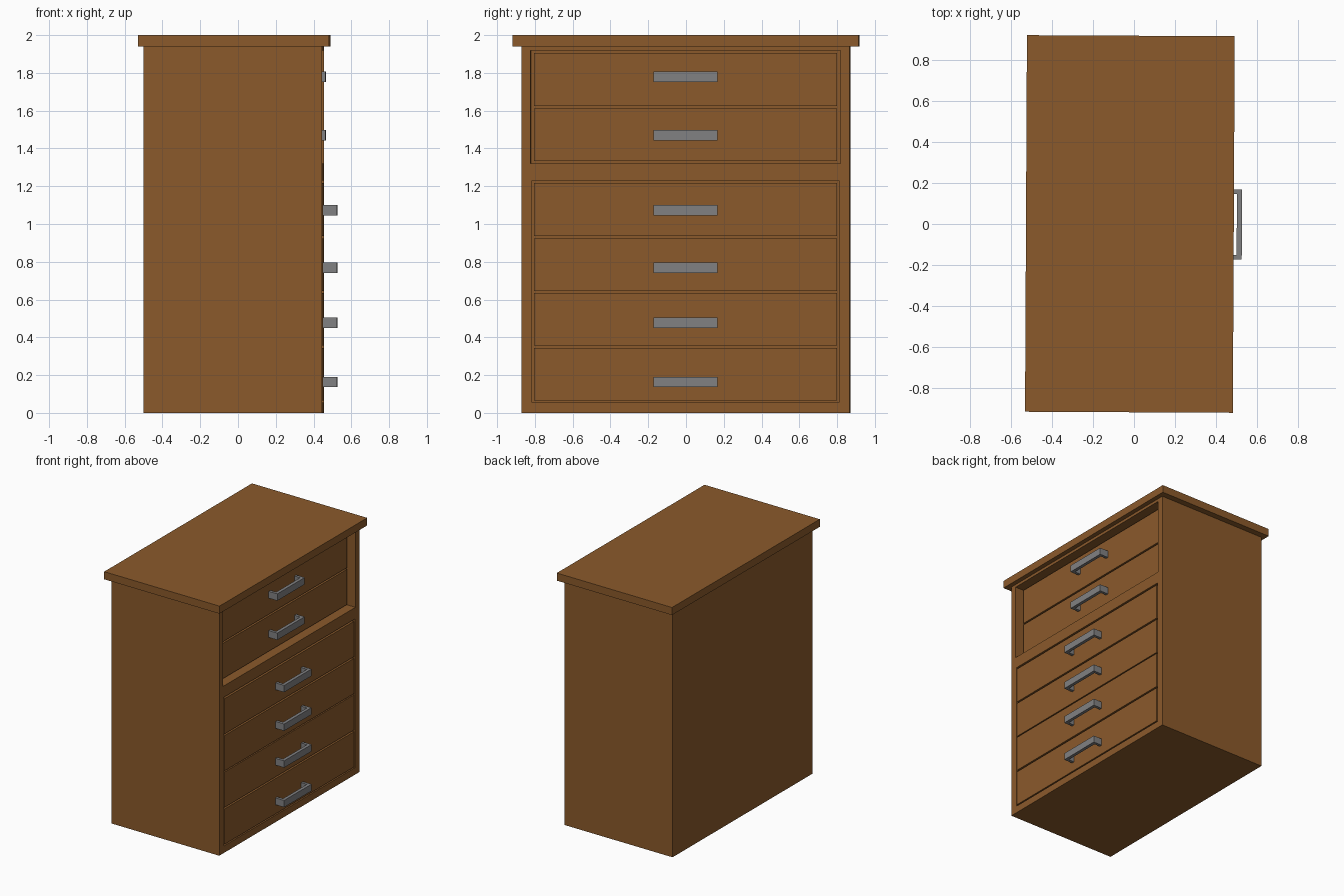
import bpy, bmesh
from mathutils import Matrix

if "Cube" in bpy.data.objects:
    bpy.data.objects.remove(bpy.data.objects["Cube"])

TURN = Matrix.Rotation(-0.005, 4, 'Z')  # the whole cabinet sits very slightly turned


def material(name, rgb):
    m = bpy.data.materials.new(name)
    m.diffuse_color = (*rgb, 1)
    m.use_nodes = True
    m.node_tree.nodes["Principled BSDF"].inputs["Base Color"].default_value = m.diffuse_color
    return m


wood = material("brown_wood", (0.258, 0.102, 0.024))
metal = material("grey_metal", (0.22, 0.22, 0.225))


def boxes(name, mat, parts):
    """One object made of boxes given as (x0, x1, y0, y1, z0, z1)."""
    bm = bmesh.new()
    for x0, x1, y0, y1, z0, z1 in parts:
        verts = bmesh.ops.create_cube(bm, size=1)["verts"]
        bmesh.ops.scale(bm, vec=(x1 - x0, y1 - y0, z1 - z0), verts=verts)
        bmesh.ops.translate(bm, vec=((x0 + x1) / 2, (y0 + y1) / 2, (z0 + z1) / 2), verts=verts)
    bm.transform(TURN)
    me = bpy.data.meshes.new(name)
    bm.to_mesh(me)
    bm.free()
    me.materials.append(mat)
    ob = bpy.data.objects.new(name, me)
    bpy.context.collection.objects.link(ob)
    return ob


FRONT, RECESS = 0.45, 0.39   # lower drawers are flush, upper ones set back
GROOVE = 0.03

# carcass with two openings cut into the drawer side
carcass = boxes("carcass", wood, [(-0.496, FRONT, -0.868, 0.868, 0, 1.94)])
openings = [
    boxes("upper_opening_cutter", wood, [(RECESS - GROOVE, 0.6, -0.82, 0.82, 1.32, 1.918)]),
    boxes("lower_opening_cutter", wood, [(FRONT - GROOVE, 0.6, -0.812, 0.812, 0.055, 1.23)]),
]
for cutter in openings:
    mod = carcass.modifiers.new("cut", 'BOOLEAN')
    mod.operation = 'DIFFERENCE'
    mod.solver = 'EXACT'
    mod.object = cutter
bpy.context.view_layer.objects.active = carcass
for mod in list(carcass.modifiers):
    bpy.ops.object.modifier_apply(modifier=mod.name)
for cutter in openings:
    bpy.data.objects.remove(cutter)

# overhanging top board
boxes("top_board", wood, [(-0.5255, 0.4855, -0.916, 0.916, 1.94, 2.0)])

# drawers: (front x, bottom, top, handle centre height)
drawers = [
    (RECESS, 1.625, 1.904, 1.78), (RECESS, 1.333, 1.612, 1.47),
    (FRONT, 0.937, 1.216, 1.073), (FRONT, 0.645, 0.924, 0.768),
    (FRONT, 0.357, 0.636, 0.477), (FRONT, 0.065, 0.344, 0.164),
]
for i, (x, z0, z1, h) in enumerate(drawers, 1):
    boxes(f"drawer_front_{i}", wood, [(x - GROOVE - 0.01, x, -0.802, 0.802, z0, z1)])
    a, b = h - 0.027, h + 0.027
    boxes(f"drawer_handle_{i}", metal, [
        (x + 0.05, x + 0.075, -0.17, 0.17, a, b),            # grip
        (x - 0.005, x + 0.05, -0.17, -0.148, a, b),          # posts
        (x - 0.005, x + 0.05, 0.148, 0.17, a, b),
    ])
